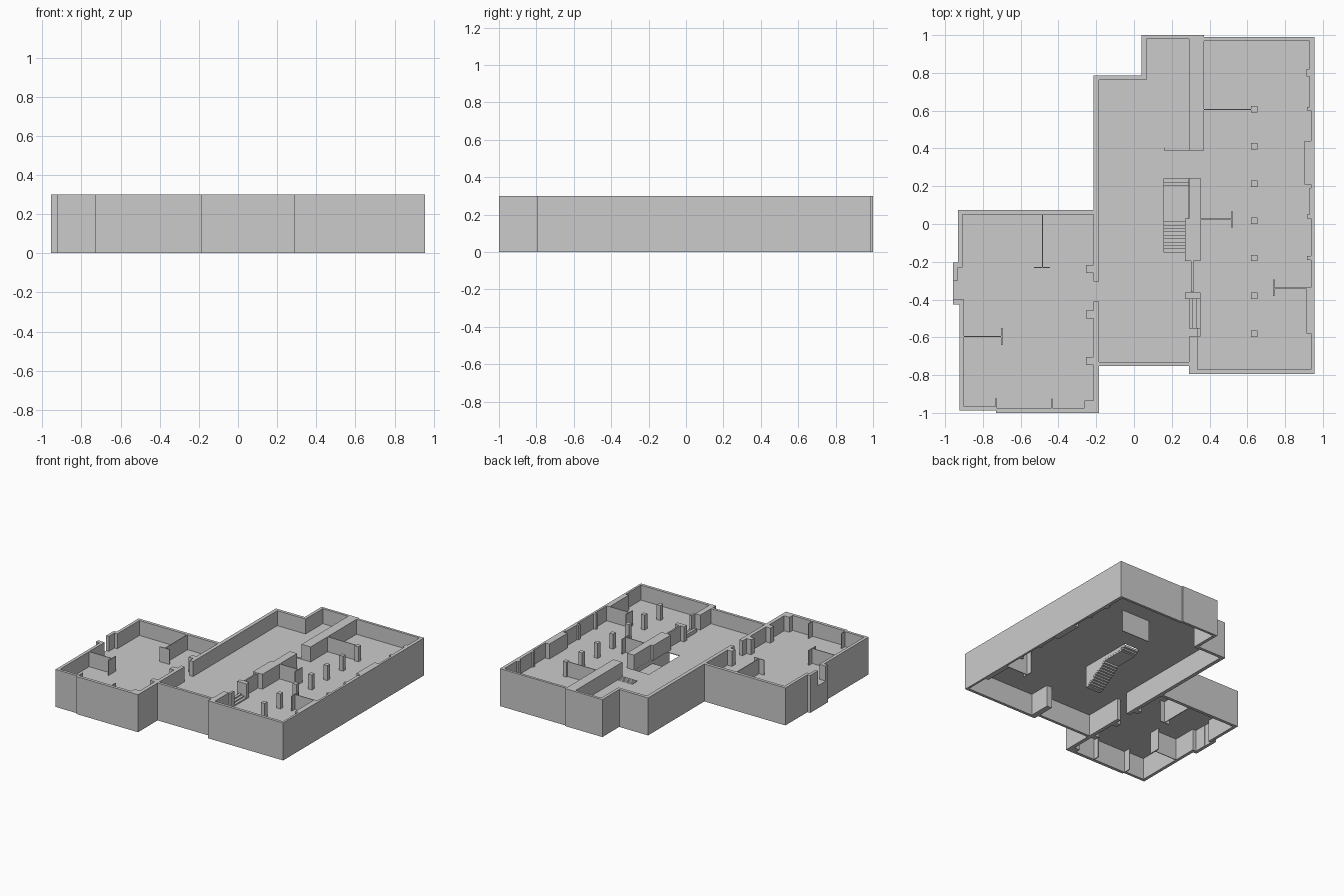
import bpy, bmesh

TOP, FLOOR = 0.30, 0.18


def boxes(name, rects, z0=0.0, z1=TOP):
    """One object made of upright blocks; each rect is x0, x1, y0, y1 (, z0, z1)."""
    bm = bmesh.new()
    for r in rects:
        x0, x1, y0, y1 = r[:4]
        a, b = r[4:] if len(r) == 6 else (z0, z1)
        res = bmesh.ops.create_cube(bm, size=1)
        for v in res["verts"]:
            v.co = ((x0 + x1) / 2 + v.co.x * (x1 - x0),
                    (y0 + y1) / 2 + v.co.y * (y1 - y0),
                    (a + b) / 2 + v.co.z * (b - a))
    me = bpy.data.meshes.new(name)
    bm.to_mesh(me)
    bm.free()
    ob = bpy.data.objects.new(name, me)
    bpy.context.collection.objects.link(ob)
    return ob


# floor slab, split around the stairwell
boxes("floor", [
    (-0.91, -0.2, -0.98, 0.06),
    (-0.955, -0.91, -0.41, -0.22),
    (-0.2, 0.16, -0.74, 0.77),
    (0.05, 0.16, 0.77, 0.99),
    (0.16, 0.29, 0.24, 0.99),
    (0.16, 0.29, -0.74, -0.15),
    (0.29, 0.945, -0.78, 0.98),
], FLOOR - 0.005, FLOOR)

# side wing outer walls, with a bay and a doorway notch
boxes("wing_walls", [
    (-0.933, -0.215, 0.05, 0.075),
    (-0.933, -0.908, -0.23, 0.05),
    (-0.957, -0.933, -0.30, -0.205),
    (-0.957, -0.93, -0.40, -0.30, 0, FLOOR),
    (-0.957, -0.9, -0.427, -0.40),
    (-0.925, -0.9, -0.987, -0.427),
    (-0.9, -0.73, -0.987, -0.965),
    (-0.73, -0.215, -1.0, -0.975),
])

# wall between wing and hall, with doorway
boxes("dividing_wall", [
    (-0.215, -0.185, -1.0, -0.41),
    (-0.215, -0.185, -0.305, 0.787),
])
boxes("wing_piers", [(-0.255, -0.215, y - 0.021, y + 0.021)
                     for y in (-0.238, -0.48, -0.725)]
      + [(-0.262, -0.215, -0.975, -0.935)])

# hall outer walls
boxes("hall_walls", [
    (-0.185, 0.04, 0.762, 0.787),
    (0.04, 0.065, 0.762, 1.0),
    (0.065, 0.37, 0.98, 1.0),
    (-0.185, 0.29, -0.752, -0.73),
])

# large room outer walls and the thickenings of its long wall
boxes("room_walls", [
    (0.37, 0.955, 0.97, 0.99),
    (0.938, 0.955, -0.77, 0.97),
    (0.29, 0.955, -0.793, -0.77),
    (0.29, 0.335, -0.77, -0.595),
])
boxes("room_wall_piers", [
    (0.928, 0.938, 0.62, 0.97),
    (0.913, 0.928, 0.78, 0.82),
    (0.915, 0.938, 0.60, 0.62),
    (0.902, 0.938, 0.21, 0.44),
    (0.928, 0.938, 0.05, 0.19),
    (0.915, 0.938, 0.03, 0.05),
    (0.915, 0.938, -0.19, -0.17),
    (0.912, 0.938, -0.58, -0.34),
])

# thick inner walls between hall and large room
boxes("inner_walls", [
    (0.29, 0.37, 0.39, 0.98),
    (0.29, 0.353, 0.03, 0.243),
    (0.27, 0.353, -0.195, 0.03),
    (0.302, 0.314, -0.36, -0.195),
    (0.27, 0.353, -0.397, -0.362),
    (0.335, 0.353, -0.595, -0.55),
], FLOOR)

# free-standing columns
boxes("columns", [(0.62, 0.654, y - 0.017, y + 0.017)
                  for y in (0.607, 0.411, 0.214, 0.018, -0.18, -0.38, -0.58)],
      FLOOR)

# thin partitions, most with a T-shaped end
T = 0.003
boxes("partitions", [
    (0.37, 0.62, 0.607 - T, 0.607 + T),
    (0.353, 0.518, 0.025 - T, 0.025 + T, FLOOR, TOP),
    (0.518 - T, 0.518 + T, -0.02, 0.07, FLOOR, TOP),
    (0.74, 0.938, -0.34 - T, -0.34 + T),
    (0.74 - T, 0.74 + T, -0.38, -0.295),
    (-0.485 - T, -0.485 + T, -0.23, 0.05),
    (-0.53, -0.445, -0.23 - T, -0.23 + T),
    (-0.9, -0.70, -0.595 - T, -0.595 + T),
    (-0.70 - T, -0.70 + T, -0.64, -0.55),
    (-0.73 - T, -0.73 + T, -0.975, -0.92),
    (-0.435 - T, -0.435 + T, -0.975, -0.925),
])

# stair down: two steps, a landing, then the long flight running under the floor
rise = FLOOR / 15
stairs = []
for i in range(2):
    y, z = 0.24 - 0.02 * i, FLOOR - rise * (i + 1)
    stairs.append((0.16, 0.29, y - 0.02, y, z - 0.016, z))
landing = FLOOR - 3 * rise
stairs.append((0.16, 0.29, 0.01, 0.20, landing - 0.012, landing))
for i in range(12):
    y, z = 0.01 - 0.0178 * i, landing - rise * (i + 0.9)
    stairs.append((0.16, 0.29, y - 0.0178, y, max(0, z - 0.016), z))
boxes("stairs_down", stairs)

# side wall of the stairwell, from the floor down to each step
boxes("stairwell_side", [(0.289, 0.291, s[2], s[3], s[5], FLOOR)
                         for s in stairs])

# very shallow steps beside the thick wall
boxes("hall_steps", [(0.16, 0.29, 0.39, 0.45 - 0.015 * i,
                      FLOOR + 0.002 * i, FLOOR + 0.002 * (i + 1))
                     for i in range(4)])

# low steps in the passage from hall to room
boxes("passage_steps", [(0.29 + 0.021 * i, 0.311 + 0.021 * i, -0.552, -0.397,
                         FLOOR, FLOOR + 0.01 * (3 - i))
                        for i in range(3)])
